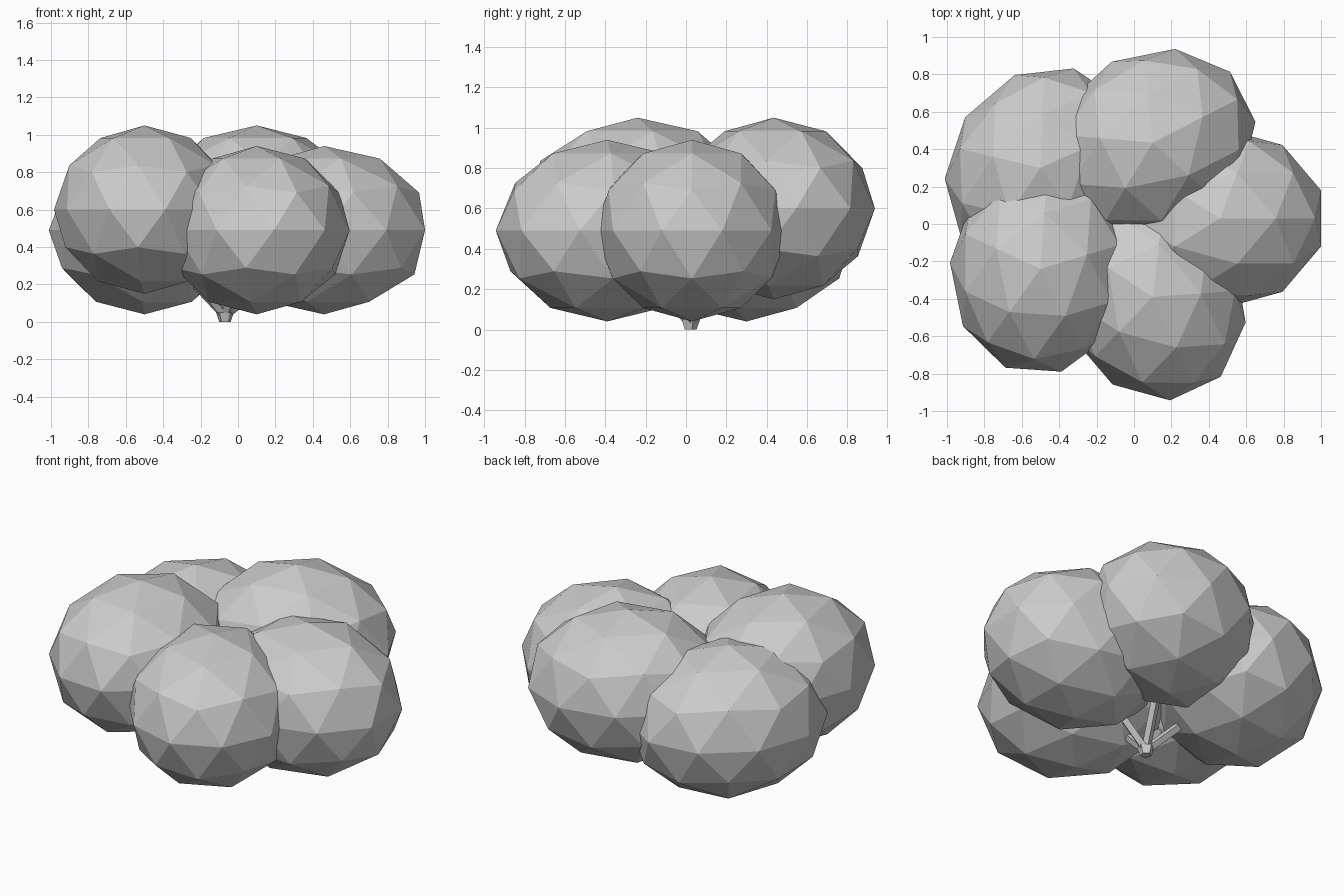
import bpy
from math import radians
from mathutils import Vector

if "Cube" in bpy.data.objects:
    bpy.data.objects.remove(bpy.data.objects["Cube"], do_unlink=True)

grey = bpy.data.materials.new("plain grey")
grey.use_nodes = True
grey.diffuse_color = (0.6, 0.6, 0.6, 1)
grey.node_tree.nodes["Principled BSDF"].inputs["Base Color"].default_value = (0.6, 0.6, 0.6, 1)


def finish(name):
    ob = bpy.context.object
    ob.name = name
    ob.data.materials.append(grey)
    return ob


def foliage(name, centre, turn):
    """Low-poly leaf clump, longer along its own x axis."""
    bpy.ops.mesh.primitive_ico_sphere_add(subdivisions=2, radius=1, location=centre,
                                          rotation=(0, 0, radians(turn)))
    finish(name).scale = (0.568, 0.485, 0.45)


def branch(name, start, end):
    """Thin four-sided limb between two points."""
    axis = end - start
    bpy.ops.mesh.primitive_cone_add(vertices=4, radius1=0.026, radius2=0.026,
                                    depth=axis.length, location=(start + end) / 2)
    ob = finish(name)
    ob.rotation_mode = 'QUATERNION'
    ob.rotation_quaternion = axis.to_track_quat('Z', 'Y')


# Short stump at the root
root = Vector((-0.07, 0.02, 0.035))
bpy.ops.mesh.primitive_cone_add(vertices=5, radius1=0.032, radius2=0.05, depth=0.05,
                                location=(root.x, root.y, 0.025))
finish("stump")

# Leaf clumps: position and turn about the vertical
clumps = {
    "left": ((0.46, 0.03, 0.49), 0),
    "back": ((0.10, 0.435, 0.60), 27),
    "back_right": ((-0.50, 0.30, 0.49), 236),
    "front_right": ((-0.50, -0.24, 0.60), 86),
    "front": ((0.10, -0.39, 0.49), -65),
}
for side, (centre, turn) in clumps.items():
    foliage("foliage_" + side, centre, turn)
    branch("branch_" + side, root, Vector(centre))
